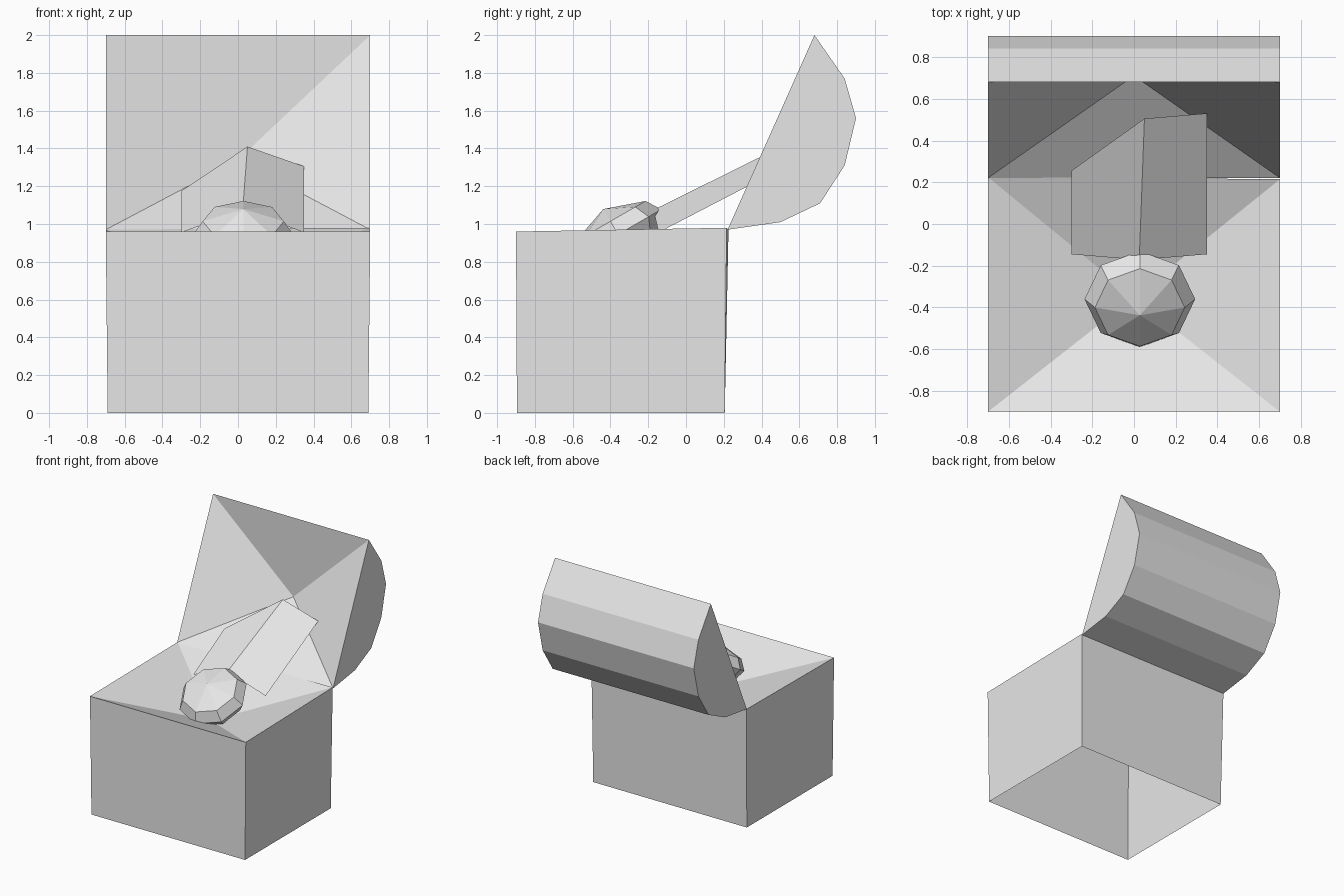
import bpy
import bmesh
import math
from mathutils import Matrix, Vector

if "Cube" in bpy.data.objects:
    bpy.data.objects.remove(bpy.data.objects["Cube"], do_unlink=True)

# Single plain grey
grey = bpy.data.materials.new("plain_grey")
grey.use_nodes = True
GREY = (0.8, 0.8, 0.8, 1.0)
grey.diffuse_color = GREY
grey.node_tree.nodes["Principled BSDF"].inputs["Base Color"].default_value = GREY


def finish(bm, name, recalc=True):
    if recalc:
        bmesh.ops.recalc_face_normals(bm, faces=bm.faces)
    mesh = bpy.data.meshes.new(name)
    bm.to_mesh(mesh)
    bm.free()
    mesh.materials.append(grey)
    obj = bpy.data.objects.new(name, mesh)
    bpy.context.collection.objects.link(obj)
    return obj


def bridge(bm, a, b, closed=True):
    n = len(a)
    for i in range(n if closed else n - 1):
        j = (i + 1) % n
        bm.faces.new((a[i], a[j], b[j], b[i]))


def sunken_fan(bm, rim, apex):
    """Close a rim with triangles meeting at one recessed point."""
    tip = bm.verts.new(apex)
    for i in range(len(rim)):
        bm.faces.new((rim[i], rim[(i + 1) % len(rim)], tip))


# Chest body: four walls, open underneath, recessed top
bm = bmesh.new()
bottom = [bm.verts.new(p) for p in
          ((-0.69, -0.895, 0), (0.69, -0.895, 0), (0.69, 0.205, 0), (-0.69, 0.205, 0))]
rim = [bm.verts.new(p) for p in
       ((-0.7, -0.9, 0.96), (0.7, -0.9, 0.96), (0.7, 0.215, 0.98), (-0.7, 0.225, 0.97))]
bridge(bm, bottom, rim)
sunken_fan(bm, rim, (0, -0.35, 0.74))
finish(bm, "chest_body")

# Open lid: rounded profile with flat ends and a recessed inside
lid_profile = [(0.22, 0.97), (0.50, 1.01), (0.71, 1.11), (0.84, 1.31),
               (0.90, 1.56), (0.84, 1.77), (0.68, 2.0)]
bm = bmesh.new()
right, left = [[bm.verts.new((x, y, z)) for y, z in lid_profile] for x in (-0.7, 0.7)]
bridge(bm, right, left, closed=False)
bm.faces.new(right)
bm.faces.new(left)
sunken_fan(bm, [right[0], left[0], left[-1], right[-1]], (0, 0.71, 1.34))
finish(bm, "chest_lid")

# Open book: two thin pages meeting at a raised spine
bm = bmesh.new()
spine_low = bm.verts.new((0.025, -0.172, 1.075))
spine_top = bm.verts.new((0.05, 0.505, 1.41))
page_r = [bm.verts.new(p) for p in ((-0.3, 0.255, 1.175), (-0.3, -0.145, 0.955))]
page_l = [bm.verts.new(p) for p in ((0.35, -0.145, 0.955), (0.35, 0.53, 1.305))]
bm.faces.new((spine_low, spine_top, *page_r))
bm.faces.new((spine_top, spine_low, *page_l))
finish(bm, "open_book", recalc=False)

# Faceted ball: eight-sided flattened lathe, tipped forward
SIDES = 8
bm = bmesh.new()
rings = []
for r, h in ((0.215, 0.08), (0.265, 0.0), (0.215, -0.08)):
    rings.append([bm.verts.new((r * math.cos(i * math.tau / SIDES),
                                r * math.sin(i * math.tau / SIDES), h))
                  for i in range(SIDES)])
for a, b in zip(rings, rings[1:]):
    bridge(bm, a, b)
sunken_fan(bm, rings[0], (0, 0, 0.155))
sunken_fan(bm, rings[-1], (0, 0, -0.155))
tilt = Matrix.Translation(Vector((0.028, -0.36, 0.945))) @ Matrix.Rotation(math.radians(30), 4, 'X')
bmesh.ops.transform(bm, matrix=tilt, verts=bm.verts)
finish(bm, "faceted_ball")
